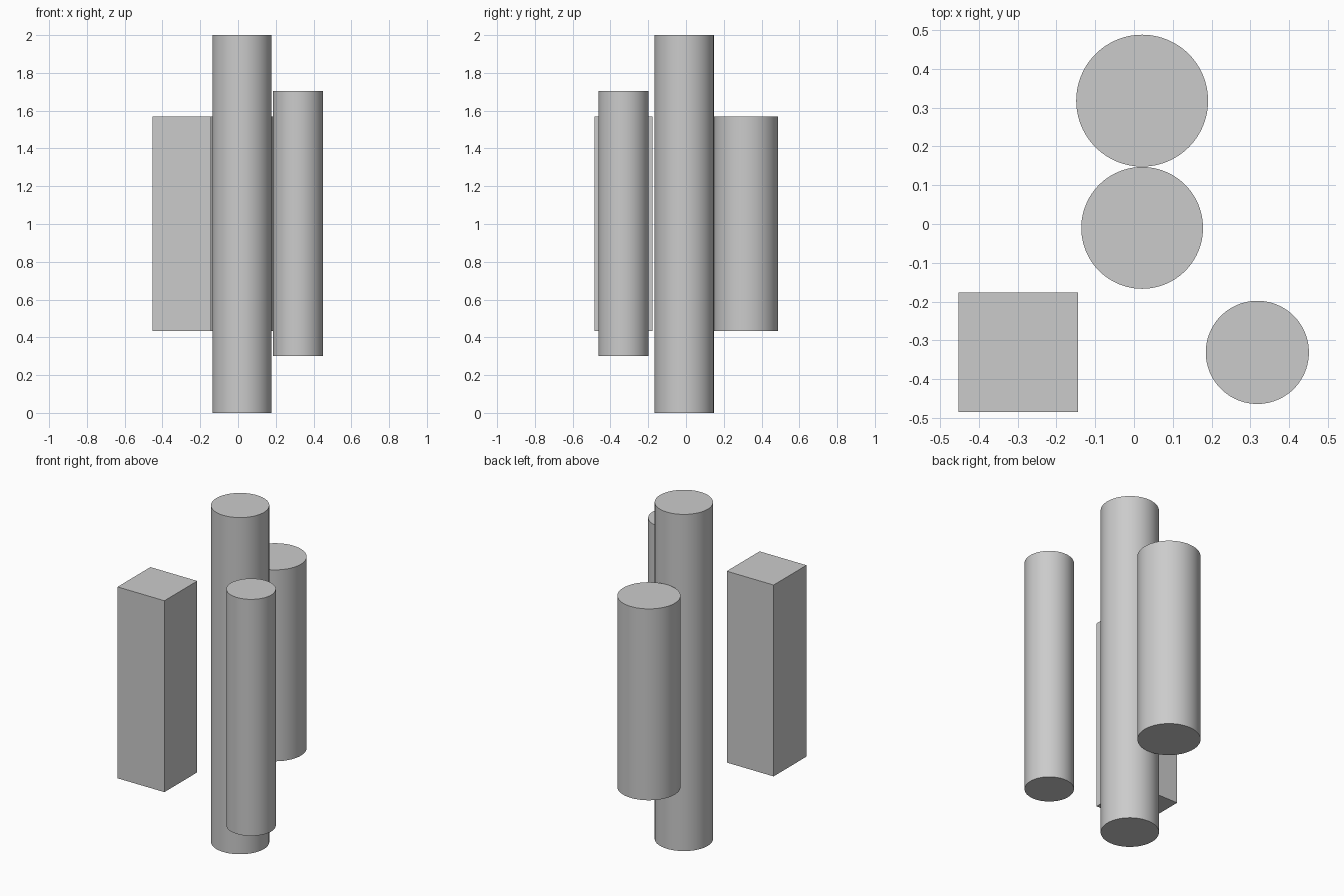
import bpy

# Remove the default cube
cube = bpy.data.objects.get("Cube")
if cube:
    bpy.data.objects.remove(cube, do_unlink=True)

# Single plain grey
GREY = (0.6, 0.6, 0.6, 1.0)
grey = bpy.data.materials.new("plain_grey")
grey.use_nodes = True
grey.diffuse_color = GREY
shader = next(n for n in grey.node_tree.nodes if n.type == 'BSDF_PRINCIPLED')
shader.inputs["Base Color"].default_value = GREY


def finish(name):
    obj = bpy.context.object
    obj.name = obj.data.name = name
    obj.data.materials.append(grey)
    return obj


def column(name, x, y, radius, bottom, top):
    """Upright round column with smooth sides and sharp rims."""
    bpy.ops.mesh.primitive_cylinder_add(
        vertices=96, radius=radius, depth=top - bottom,
        location=(x, y, (bottom + top) / 2))
    finish(name)
    bpy.ops.object.shade_smooth_by_angle()


def block(name, x, y, width, bottom, top):
    """Upright square block with flat faces."""
    bpy.ops.mesh.primitive_cube_add(size=1, location=(x, y, (bottom + top) / 2))
    obj = finish(name)
    obj.scale = (width, width, top - bottom)
    bpy.ops.object.transform_apply(location=False, rotation=False, scale=True)


# Tall centre column, with the others floating around it
column("centre_column", 0.021, -0.01, 0.157, 0.0, 2.0)
column("back_column", 0.021, 0.318, 0.17, 0.433, 1.57)
column("front_left_column", 0.318, -0.331, 0.133, 0.3, 1.705)
block("front_right_block", -0.298, -0.331, 0.308, 0.433, 1.57)
